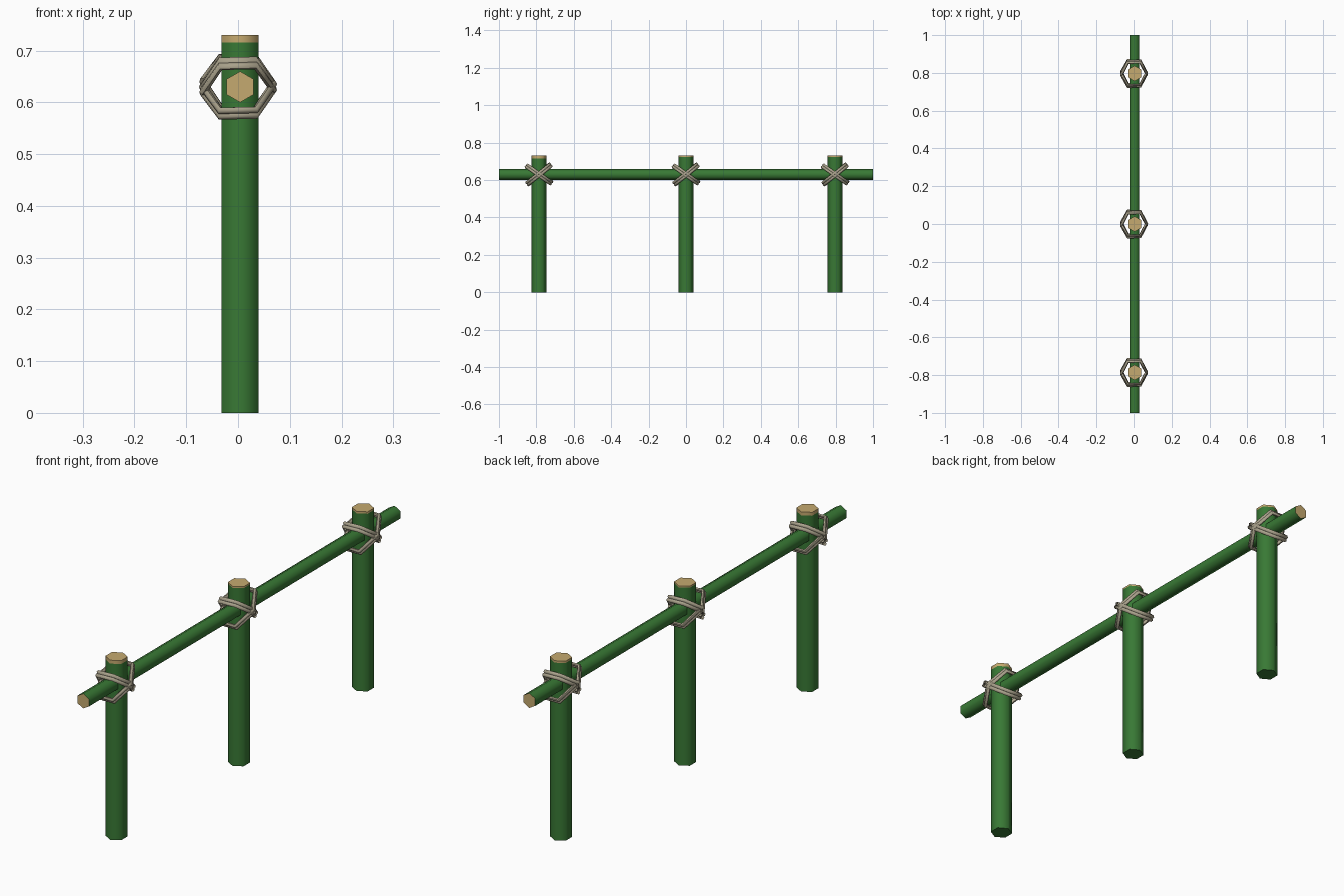
import bpy, bmesh, math
from mathutils import Matrix, Vector

if "Cube" in bpy.data.objects:
    bpy.data.objects.remove(bpy.data.objects["Cube"])


def material(name, rgb):
    m = bpy.data.materials.new(name)
    m.diffuse_color = (*rgb, 1)
    m.use_nodes = True
    m.node_tree.nodes["Principled BSDF"].inputs["Base Color"].default_value = m.diffuse_color
    return m


BARK = material("green_bark", (0.04, 0.19, 0.035))
WOOD = material("cut_wood", (0.56, 0.40, 0.16))
ROPE = material("rope", (0.40, 0.36, 0.26))


def pole(name, rings, radius, matrix, bottom_mat):
    """Hexagonal pole along local z; the last ring band can be cut wood."""
    bm = bmesh.new()
    loops = []
    for z in rings:
        loops.append([bm.verts.new((radius * math.sin(i * math.pi / 3),
                                    radius * math.cos(i * math.pi / 3), z))
                      for i in range(6)])
    for k in range(len(loops) - 1):
        for i in range(6):
            j = (i + 1) % 6
            f = bm.faces.new((loops[k][i], loops[k][j], loops[k + 1][j], loops[k + 1][i]))
            f.material_index = 1 if k > 0 else 0
    bm.faces.new(loops[0]).material_index = bottom_mat
    bm.faces.new(loops[-1]).material_index = 1
    bmesh.ops.recalc_face_normals(bm, faces=bm.faces)
    me = bpy.data.meshes.new(name)
    bm.to_mesh(me)
    bm.free()
    me.materials.append(BARK)
    me.materials.append(WOOD)
    ob = bpy.data.objects.new(name, me)
    ob.matrix_world = matrix
    bpy.context.collection.objects.link(ob)
    finish(ob)


def finish(ob):
    bpy.ops.object.select_all(action='DESELECT')
    ob.select_set(True)
    bpy.context.view_layer.objects.active = ob
    if ob.type == 'CURVE':
        bpy.ops.object.convert(target='MESH')
    bpy.ops.object.shade_smooth_by_angle(angle=math.radians(62))


def lashing(name, centre, tilt):
    """Two-turn angular rope coil, tilted about x."""
    cu = bpy.data.curves.new(name, 'CURVE')
    cu.dimensions = '3D'
    cu.bevel_depth = 0.0075
    cu.bevel_resolution = 1
    cu.use_fill_caps = True
    steps = 12
    sp = cu.splines.new('POLY')
    sp.points.add(steps)
    rot = Matrix.Rotation(tilt, 3, 'X')
    for i, p in enumerate(sp.points):
        a = math.pi + i * math.pi / 3
        w = (i / steps - 0.5) * 0.026
        p.co = (*(centre + rot @ Vector((0.068 * math.cos(a), 0.092 * math.sin(a), w))), 1)
    cu.materials.append(ROPE)
    ob = bpy.data.objects.new(name, cu)
    bpy.context.collection.objects.link(ob)
    finish(ob)


# Posts with pale cut tops, each tied to the rail by two crossed lashings
for tag, y, band in (("front", -0.786, 0.014), ("middle", 0.0, 0.006), ("back", 0.797, 0.008)):
    pole(tag + "_post", (0, 0.73 - band, 0.73), 0.041, Matrix.Translation((0.004, y, 0)), 0)
    for n, tilt in (("a", 37), ("b", -37)):
        lashing(f"{tag}_lashing_{n}", Vector((0, y, 0.63)), math.radians(tilt))

# Horizontal rail
pole("rail", (-1, 1), 0.03,
     Matrix.Translation((0.004, 0, 0.63)) @ Matrix.Rotation(math.pi / 2, 4, 'X'), 1)
